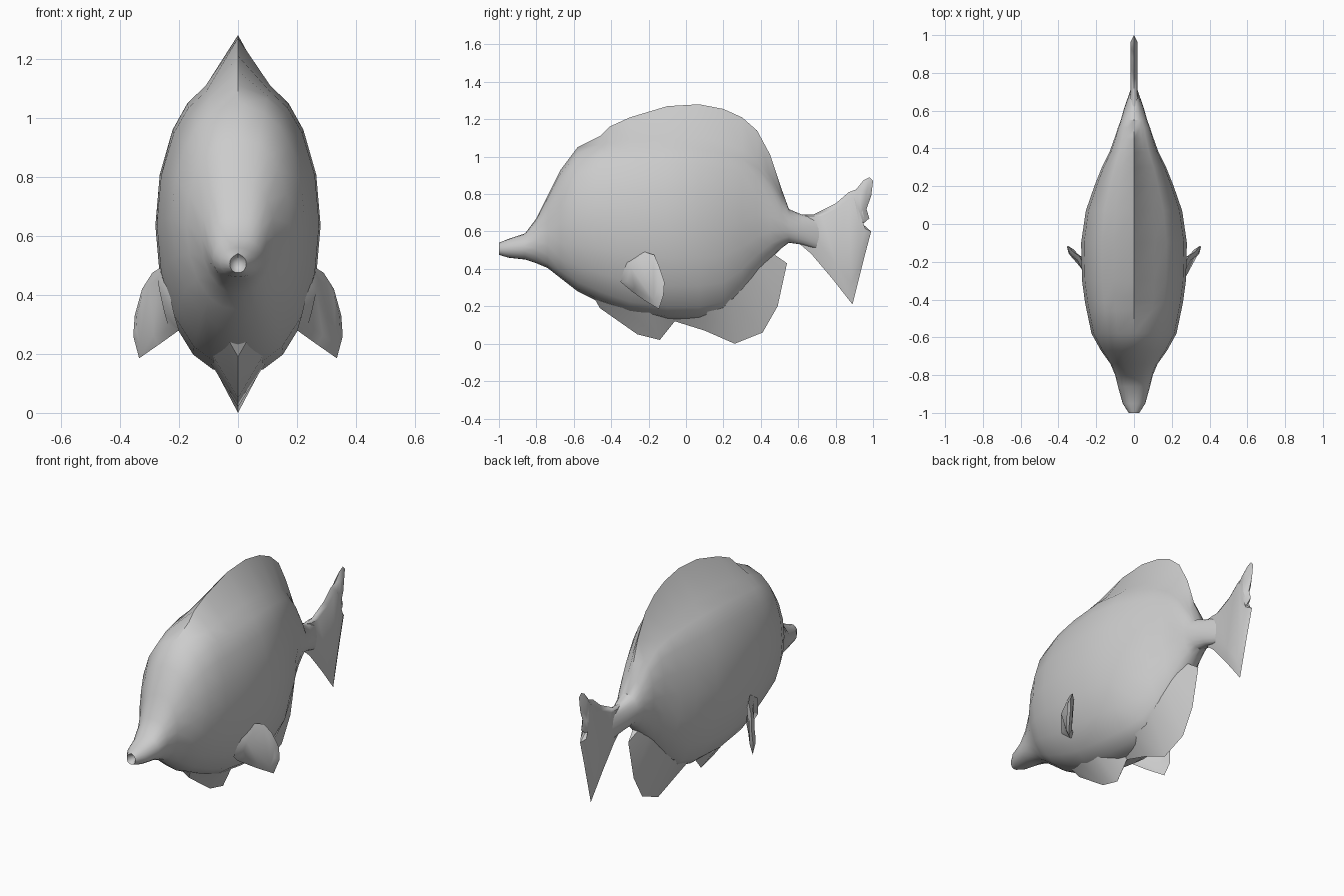
import bpy, bmesh
from math import sin, cos, radians
from mathutils import Vector

if "Cube" in bpy.data.objects:
    bpy.data.objects.remove(bpy.data.objects["Cube"])


def finish(name, bm, angle=40):
    bmesh.ops.remove_doubles(bm, verts=bm.verts, dist=0.0005)
    bmesh.ops.recalc_face_normals(bm, faces=bm.faces)
    me = bpy.data.meshes.new(name)
    bm.to_mesh(me)
    bm.free()
    ob = bpy.data.objects.new(name, me)
    bpy.context.collection.objects.link(ob)
    bpy.ops.object.select_all(action='DESELECT')
    ob.select_set(True)
    bpy.context.view_layer.objects.active = ob
    bpy.ops.object.shade_smooth_by_angle(angle=radians(angle))
    return ob


def blade(name, outline, thick, inset=0.3):
    """Lens-like fin: sharp outline, thicker inner polygon on both sides."""
    bm = bmesh.new()
    pts = [Vector(p) for p in outline]
    n = len(pts)
    c = sum(pts, Vector()) / n
    nrm = sum((pts[i].cross(pts[(i + 1) % n]) for i in range(n)), Vector()).normalized()
    edge = [bm.verts.new(p) for p in pts]
    for s in (1, -1):
        inner = [bm.verts.new(p.lerp(c, inset) + nrm * thick * s) for p in pts]
        for i in range(n):
            j = (i + 1) % n
            bm.faces.new((edge[i], edge[j], inner[j], inner[i]))
        f = bm.faces.new(inner)
        bmesh.ops.triangulate(bm, faces=[f])
    return finish(name, bm, 50)


def wedge(name, base, edge):
    """Keel fin: base (y, z, half width) tapering to a sharp edge (y, z)."""
    bm = bmesh.new()
    tip = [bm.verts.new((0, y, z)) for y, z in edge]
    sides = [[bm.verts.new((s * w, y, z)) for y, z, w in base] for s in (1, -1)]
    for i in range(len(base) - 1):
        for side in sides:
            bm.faces.new((side[i], side[i + 1], tip[i + 1], tip[i]))
        bm.faces.new((sides[0][i], sides[0][i + 1], sides[1][i + 1], sides[1][i]))
    for i in (0, -1):
        bm.faces.new((sides[0][i], sides[1][i], tip[i]))
    return finish(name, bm)


# Body with dorsal ridge: y, ridge z, body top, body bottom, half width
stations = [
    (-1.0, .54, .535, .475, .028), (-.95, .56, .56, .46, .06),
    (-.86, .59, .59, .45, .085), (-.80, .67, .67, .43, .10),
    (-.74, .79, .79, .405, .125), (-.67, .93, .93, .35, .175),
    (-.58, 1.05, 1.04, .28, .225), (-.46, 1.11, 1.09, .22, .25),
    (-.41, 1.16, 1.10, .20, .26), (-.30, 1.21, 1.12, .16, .275),
    (-.10, 1.27, 1.14, .13, .28), (.07, 1.28, 1.13, .13, .255),
    (.20, 1.255, 1.10, .16, .21), (.30, 1.21, 1.06, .25, .17),
    (.38, 1.14, 1.0, .36, .13), (.45, 1.01, .91, .45, .105),
    (.51, .83, .80, .51, .085), (.55, .72, .72, .54, .07),
    (.62, .69, .69, .53, .05), (.72, .67, .67, .50, .015)]
right = [70, 55, 40, 20, 0, -20, -40, -60, -75]
angles = [90] + right + [-90] + [180 - a for a in reversed(right)]
bm = bmesh.new()
rings = []
for y, zt, bt, bb, w in stations:
    ring = []
    for a in angles:
        c, s = cos(radians(a)), sin(radians(a))
        x = w * abs(c) ** 0.88 * (1 if c > 0 else -1)
        z = (bt + bb) / 2 + (bt - bb) / 2 * s
        if a == 90:
            x, z = 0, zt
        elif a == -90:
            x = 0
        ring.append(bm.verts.new((x, y, z)))
    rings.append(ring)
n = len(angles)
for r0, r1 in zip(rings, rings[1:]):
    for i in range(n):
        j = (i + 1) % n
        bm.faces.new((r0[i], r0[j], r1[j], r1[i]))
# Mouth hollow and tail end
mouth = bm.verts.new((0, -.95, .503))
for i in range(n):
    bm.faces.new((rings[0][i], rings[0][(i + 1) % n], mouth))
bm.faces.new(rings[-1])
finish("body", bm)

# Keel fins under the belly
wedge("ventral_fin",
      [(-.50, .26, .04), (-.36, .22, .10), (-.20, .18, .10), (-.05, .17, .05)],
      [(-.46, .19), (-.26, .05), (-.14, .02), (-.06, .12)])
wedge("anal_fin",
      [(-.05, .20, .06), (.10, .19, .10), (.25, .24, .09), (.35, .35, .07),
       (.41, .43, .05), (.44, .50, .025)],
      [(-.06, .12), (.10, .07), (.26, 0), (.41, .06), (.49, .20), (.54, .43)])

# Tail fin
tail = [(.60, .69), (.68, .69), (.80, .75), (.87, .81), (.91, .825), (.95, .875),
        (.98, .89), (1.0, .87), (.99, .79), (.965, .72), (.98, .67), (.945, .64),
        (.99, .60), (.95, .45), (.89, .21), (.78, .35), (.67, .48), (.60, .54)]
blade("tail_fin", [(0, y, z) for y, z in tail], .018, .25)

# Pectoral fins, one each side
pectoral = [(.25, -.25, .50), (.29, -.17, .475), (.325, -.145, .42), (.35, -.115, .33),
            (.355, -.12, .26), (.335, -.145, .185), (.27, -.22, .23),
            (.20, -.29, .28), (.215, -.35, .33), (.24, -.32, .44)]
for side, s in (("right", 1), ("left", -1)):
    blade(side + "_pectoral_fin", [(x * s, y, z) for x, y, z in pectoral], .015)
